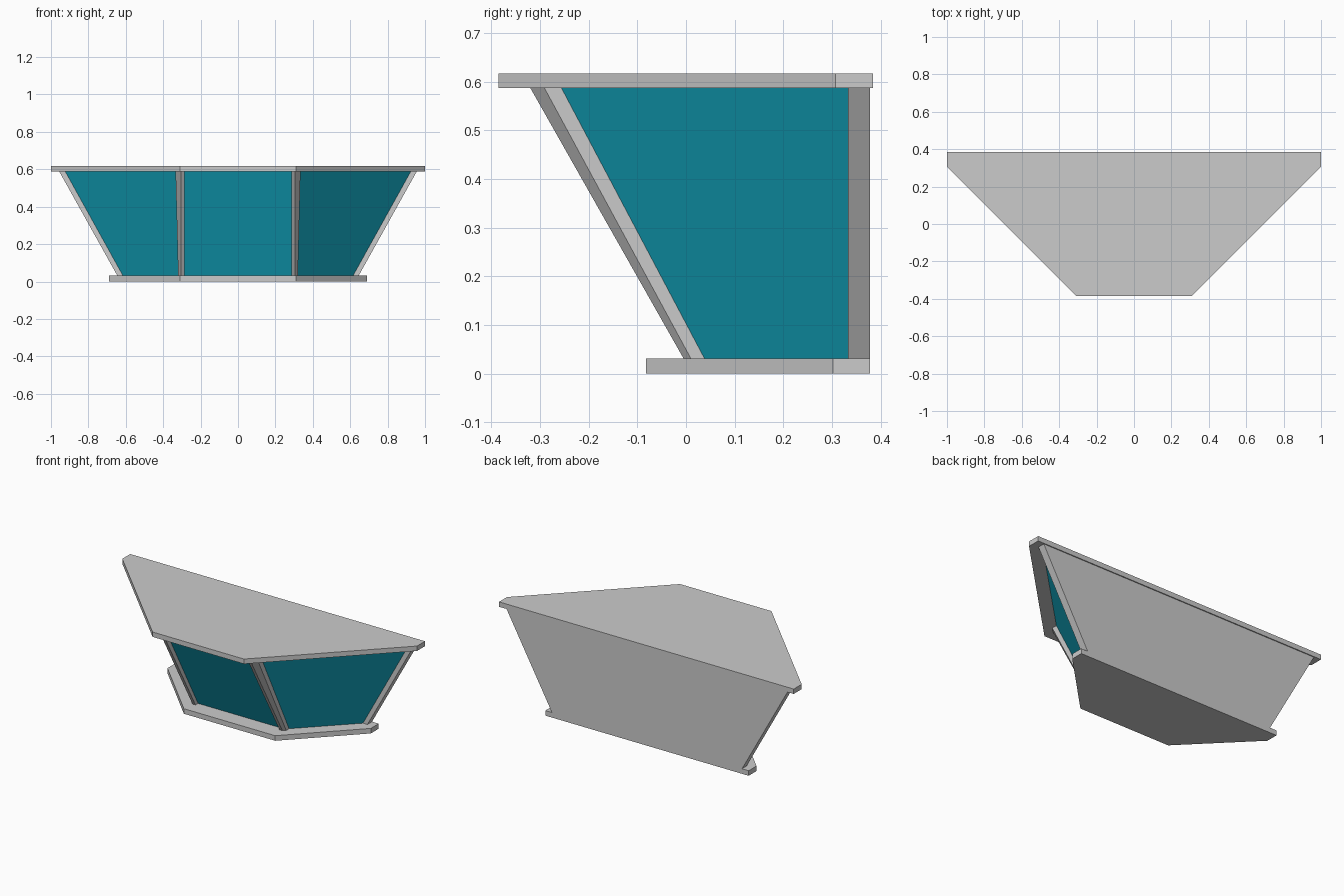
import bpy
import bmesh

if "Cube" in bpy.data.objects:
    bpy.data.objects.remove(bpy.data.objects["Cube"])


def material(name, rgb):
    m = bpy.data.materials.new(name)
    m.use_nodes = True
    m.diffuse_color = (*rgb, 1)
    m.node_tree.nodes["Principled BSDF"].inputs["Base Color"].default_value = (*rgb, 1)
    return m


grey = material("light grey", (0.6, 0.6, 0.6))
teal = material("teal glass", (0.008, 0.49, 0.67))


def loft(name, low, high, z0, z1, mat):
    """Solid between two plan outlines at heights z0 and z1."""
    bm = bmesh.new()
    a = [bm.verts.new((x, y, z0)) for x, y in low]
    b = [bm.verts.new((x, y, z1)) for x, y in high]
    n = len(a)
    bm.faces.new(a)
    bm.faces.new(b)
    for i in range(n):
        j = (i + 1) % n
        bm.faces.new((a[i], a[j], b[j], b[i]))
    bmesh.ops.recalc_face_normals(bm, faces=bm.faces)
    mesh = bpy.data.meshes.new(name)
    bm.to_mesh(mesh)
    bm.free()
    mesh.materials.append(mat)
    obj = bpy.data.objects.new(name, mesh)
    bpy.context.collection.objects.link(obj)
    return obj


def mirrored(half):
    """Complete a plan outline from its +x half."""
    return half + [(-x, y) for x, y in reversed(half)]


FLOOR, CEILING, TOP = 0.031, 0.587, 0.617

# Base and top plates
base = mirrored([(0.31, -0.082), (0.69, 0.302), (0.69, 0.378)])
loft("base_plate", base, base, 0, FLOOR, grey)
lid = mirrored([(0.31, -0.385), (1.0, 0.307), (1.0, 0.384)])
loft("top_plate", lid, lid, CEILING, TOP, grey)


# Back panel with sloping ends
def strip(half_width):
    return mirrored([(half_width, 0.333), (half_width, 0.378)])


loft("back_panel", strip(0.645), strip(0.955), FLOOR, CEILING, grey)

# Glass body, leaning outwards on the front and both sides
loft("glass", mirrored([(0.302, 0.02), (0.616, 0.334)]),
     mirrored([(0.302, -0.288), (0.924, 0.334)]), FLOOR, CEILING, teal)


# Chamfered corner posts
def post_section(side, front, chamfer, back):
    outer = 0.305 + chamfer
    half = [(0.285, front), (0.305, front), (outer, front + chamfer),
            (outer, back), (0.285, back)]
    return [(side * x, y) for x, y in half]


for side, label in ((1, "left"), (-1, "right")):
    loft(label + "_front_post", post_section(side, -0.005, 0.015, 0.05),
         post_section(side, -0.32, 0.029, -0.25), FLOOR, CEILING, grey)
